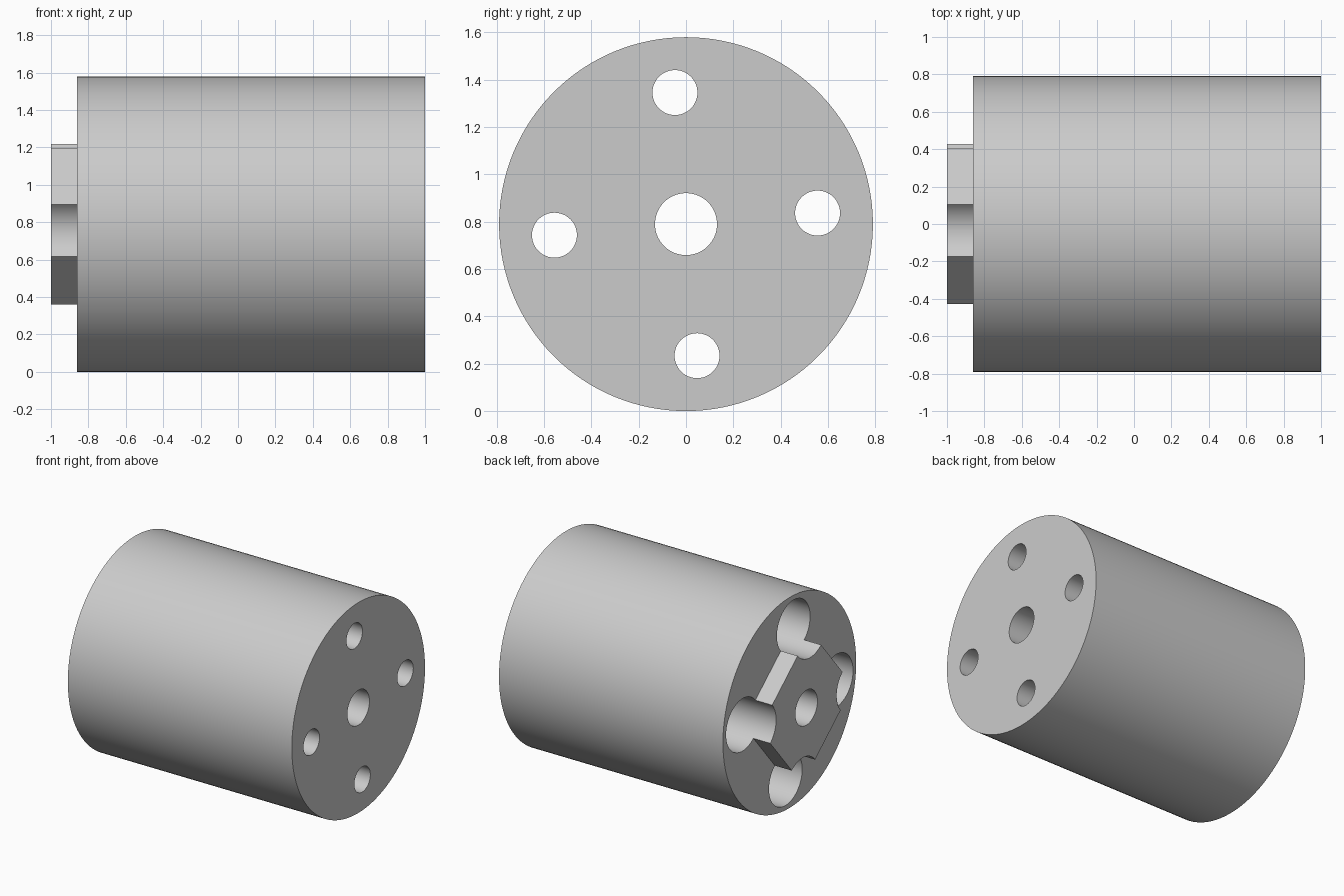
import bpy, bmesh, math

if "Cube" in bpy.data.objects:
    bpy.data.objects.remove(bpy.data.objects["Cube"])

AXIS_Z = 0.79       # height of the cylinder axis
TILT = math.radians(4.8)
BOLT_R = 0.558      # bolt circle radius


def prism(name, radius, sides, x0, x1, y=0.0, z=0.0, turn=0.0):
    """Regular prism lying along x; y and z are measured from the main axis."""
    bm = bmesh.new()
    ring = [bm.verts.new((x0, y + radius * math.cos(turn + math.tau * i / sides),
                          AXIS_Z + z + radius * math.sin(turn + math.tau * i / sides)))
            for i in range(sides)]
    base = bm.faces.new(ring)
    out = bmesh.ops.extrude_face_region(bm, geom=[base])["geom"]
    for v in out:
        if isinstance(v, bmesh.types.BMVert):
            v.co.x = x1
    bmesh.ops.recalc_face_normals(bm, faces=bm.faces)
    mesh = bpy.data.meshes.new(name)
    bm.to_mesh(mesh)
    bm.free()
    obj = bpy.data.objects.new(name, mesh)
    bpy.context.collection.objects.link(obj)
    return obj


def combine(target, tool, operation):
    """Apply a boolean and remove the tool object."""
    mod = target.modifiers.new("cut", "BOOLEAN")
    mod.operation = operation
    mod.solver = "EXACT"
    mod.object = tool
    bpy.context.view_layer.objects.active = target
    bpy.ops.object.modifier_apply(modifier=mod.name)
    bpy.data.objects.remove(tool)


# Main drum with a raised square boss on its left end
body = prism("drum_body", 0.79, 128, -0.86, 1.0)
combine(body, prism("square_boss", BOLT_R, 4, -1.0, -0.7, turn=TILT), "UNION")

# Centre bore
combine(body, prism("centre_bore", 0.131, 64, -1.2, 1.2), "DIFFERENCE")

# Four bolt holes, each with a wide counterbore that trims a boss corner
for k in range(4):
    a = TILT + k * math.pi / 2
    y, z = BOLT_R * math.cos(a), BOLT_R * math.sin(a)
    combine(body, prism("counterbore", 0.197, 64, -1.2, 0.6, y, z), "DIFFERENCE")
    combine(body, prism("bolt_hole", 0.095, 48, 0.4, 1.2, y, z), "DIFFERENCE")

# Plain grey finish
grey = bpy.data.materials.new("plain grey")
grey.diffuse_color = (0.6, 0.6, 0.6, 1.0)
grey.use_nodes = True
grey.node_tree.nodes["Principled BSDF"].inputs["Base Color"].default_value = grey.diffuse_color
body.data.materials.clear()
body.data.materials.append(grey)
for p in body.data.polygons:
    p.material_index = 0

# Smooth round walls, sharp rims
bpy.ops.object.select_all(action="DESELECT")
body.select_set(True)
bpy.context.view_layer.objects.active = body
bpy.ops.object.shade_smooth_by_angle(angle=math.radians(30))
